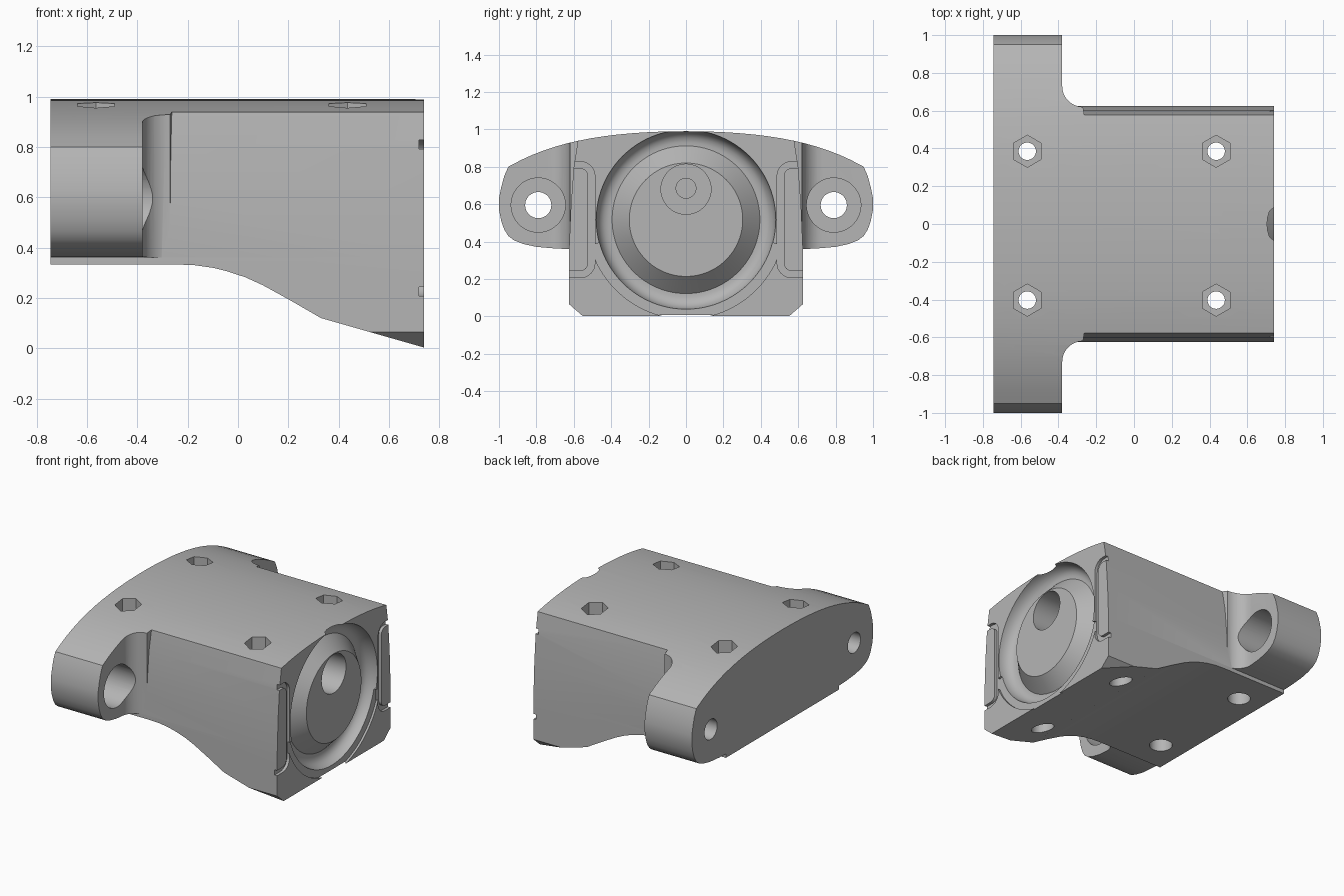
import bpy, bmesh, math
from mathutils import Vector

cube = bpy.data.objects.get("Cube")
if cube:
    bpy.data.objects.remove(cube, do_unlink=True)

grey = bpy.data.materials.new("cast grey")
grey.use_nodes = True
grey.diffuse_color = (0.46, 0.46, 0.46, 1)
grey.node_tree.nodes["Principled BSDF"].inputs["Base Color"].default_value = (0.46, 0.46, 0.46, 1)

BACK, FACE, HUB_Z = -0.745, 0.74, 0.517


def to_object(name, bm):
    bmesh.ops.recalc_face_normals(bm, faces=bm.faces)
    mesh = bpy.data.meshes.new(name)
    bm.to_mesh(mesh)
    bm.free()
    mesh.materials.append(grey)
    obj = bpy.data.objects.new(name, mesh)
    bpy.context.collection.objects.link(obj)
    return obj


def prism(name, axis, outline, start, end):
    """Extrude a 2D outline along one axis."""
    place = {"x": lambda p, t: (t, p[0], p[1]),
             "y": lambda p, t: (p[0], t, p[1]),
             "z": lambda p, t: (p[0], p[1], t)}[axis]
    bm = bmesh.new()
    face = bm.faces.new([bm.verts.new(place(p, start)) for p in outline])
    shift = Vector(place((0, 0), end - start))
    grown = bmesh.ops.extrude_face_region(bm, geom=[face])["geom"]
    bmesh.ops.translate(bm, vec=shift, verts=[v for v in grown if isinstance(v, bmesh.types.BMVert)])
    return to_object(name, bm)


def arc(cx, cy, r, a0, a1, n):
    angles = [math.radians(a0 + (a1 - a0) * i / n) for i in range(n + 1)]
    return [(cx + r * math.cos(a), cy + r * math.sin(a)) for a in angles]


def circle(cx, cy, r, n=40, turn=0):
    return arc(cx, cy, r, turn, turn + 360, n)[:-1]


def lathe(name, section, n=96):
    """Spin a (radius, x) section about the hub axis."""
    bm = bmesh.new()
    rings = []
    for i in range(n):
        a = 2 * math.pi * i / n
        rings.append([bm.verts.new((x, r * math.cos(a), HUB_Z + r * math.sin(a))) for r, x in section])
    for i in range(n):
        here, there = rings[i], rings[(i + 1) % n]
        for j in range(len(section)):
            k = (j + 1) % len(section)
            bm.faces.new((here[j], here[k], there[k], there[j]))
    return to_object(name, bm)


def combine(target, other, operation="DIFFERENCE"):
    mod = target.modifiers.new(operation, "BOOLEAN")
    mod.operation, mod.solver, mod.object = operation, "EXACT", other
    bpy.context.view_layer.objects.active = target
    bpy.ops.object.modifier_apply(modifier=mod.name)
    bpy.data.objects.remove(other, do_unlink=True)


def mirrored(half):
    return half + [(-a, b) for a, b in reversed(half) if a > 0]


def crown(y):
    return 0.99 - 0.12 * y ** 2 - 0.1 * y ** 4


# Main block: crowned cross-section trimmed by the sweeping underside
steps = [0.578 * i / 8 for i in range(9)]
top_half = [(y, crown(y)) for y in steps]
section = mirrored(top_half + [(0.6, 0.8), (0.615, 0.6), (0.625, 0.36), (0.625, 0.065), (0.55, 0)])
housing = prism("bracket_housing", "x", section, BACK, FACE)
underside = [(-0.9, 0.333), (-0.24, 0.333), (-0.17, 0.33), (-0.1, 0.32), (-0.04, 0.305), (0.03, 0.282),
             (0.1, 0.25), (0.2, 0.195), (0.33, 0.12), (0.74, 0.003), (0.9, -0.043)]
combine(housing, prism("underside", "y", underside + [(0.9, -0.3), (-0.9, -0.3)], -2, 2))

# Mounting flange with ears, filleted into the block
ear = [(y, crown(y)) for y in (0.64, 0.7, 0.76, 0.82, 0.88, 0.95)]
ear += [(0.972, 0.75), (0.988, 0.69), (0.997, 0.63), (0.997, 0.57), (0.988, 0.51), (0.972, 0.465), (0.95, 0.43),
        (0.92, 0.407), (0.87, 0.387), (0.8, 0.372), (0.7, 0.363), (0.62, 0.36)]
flange = prism("flange", "x", mirrored(top_half + [(y if y < 0.99 else y + 0.003, z) for y, z in ear]), BACK, -0.2)
fillet = arc(-0.27, 0.73, 0.11, 180, 270, 10) + [(-0.26, 0.56)]
plan = [(-0.9, 1.2), (-0.38, 1.2)] + fillet
plan += [(x, -y) for x, y in reversed(plan)]
combine(flange, prism("plan", "z", plan, -1, 2), "INTERSECT")
combine(housing, flange, "UNION")

# Ear holes with deep counterbores
for side in (-1, 1):
    combine(housing, prism("ear_bore", "x", circle(side * 0.79, 0.595, 0.145, 48), -0.62, -0.1))
    combine(housing, prism("ear_hole", "x", circle(side * 0.79, 0.595, 0.07), -1, -0.5))

# Vertical bolt holes: hex nut pocket above, counterbore below
for x in (-0.565, 0.435):
    for y in (0.385, -0.403):
        combine(housing, prism("bolt_hole", "z", circle(x, y, 0.046, 32), -1, 2))
        combine(housing, prism("nut_pocket", "z", circle(x, y, 0.085, 6, 30), 0.86, 2))
        combine(housing, prism("bolt_bore", "z", circle(x, y, 0.074, 32), -1, 0.45))

# Shallow crescent step below the hub
crescent = arc(0, HUB_Z, 0.53, 195, 345, 48) + arc(0, HUB_Z, 0.45, 345, 195, 48)
combine(housing, prism("crescent", "x", crescent, FACE - 0.015, 1))

# Round groove that leaves a tapered hub
groove = [(0.29, 0.753), (0.395, 0.65), (0.415, 0.65), (0.438, 0.657), (0.457, 0.672),
          (0.47, 0.695), (0.478, 0.72), (0.48, 0.74), (0.48, 0.77), (0.29, 0.77)]
combine(housing, lathe("hub_groove", groove))

# Off-centre blind bore in the hub with a small pilot
combine(housing, prism("hub_bore", "x", circle(0, 0.68, 0.134, 48), 0.35, 1))
combine(housing, prism("pilot", "x", circle(0, 0.685, 0.053, 32), 0.25, 0.5))

# U-shaped grooves on the face that run out to the sides
for side in (-1, 1):
    path = [(0.7, 0.81)] + arc(0.565, 0.75, 0.06, 90, 180, 8) + arc(0.565, 0.285, 0.06, 180, 270, 8) + [(0.7, 0.225)]
    outer, inner = [], []
    for i, (y, z) in enumerate(path):
        a, b = Vector(path[max(i - 1, 0)]), Vector(path[min(i + 1, len(path) - 1)])
        d = (b - a).normalized()
        outer.append((side * (y + d.y * 0.018), z - d.x * 0.018))
        inner.append((side * (y - d.y * 0.018), z + d.x * 0.018))
    combine(housing, prism("face_groove", "x", outer + inner[::-1], FACE - 0.02, 1))

# Smooth curves, crisp edges
bpy.ops.object.select_all(action="DESELECT")
housing.select_set(True)
bpy.context.view_layer.objects.active = housing
bpy.ops.object.shade_smooth_by_angle(angle=math.radians(25))
